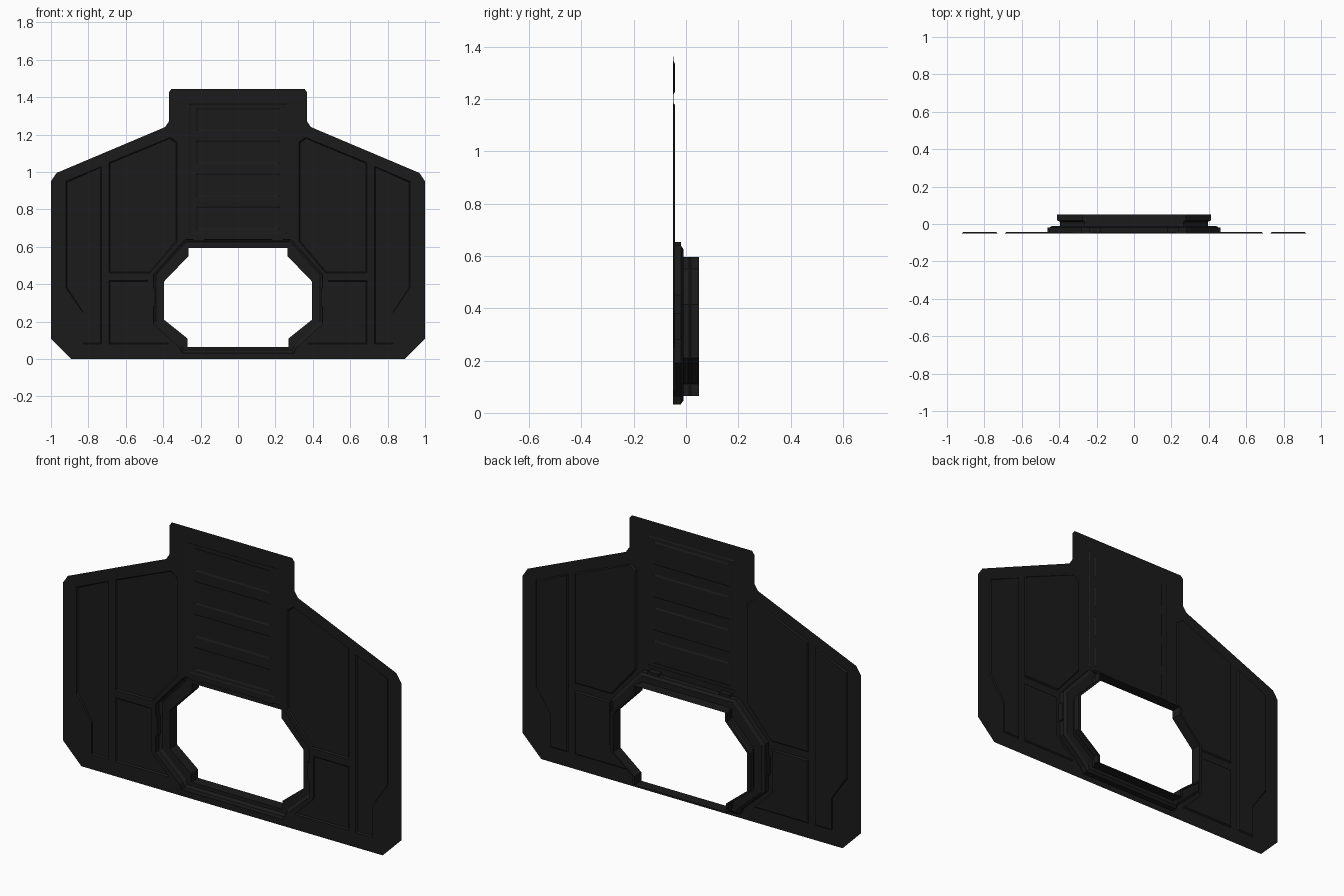
import bpy, bmesh

if "Cube" in bpy.data.objects:
    bpy.data.objects.remove(bpy.data.objects["Cube"])

dark = bpy.data.materials.new("dark_metal")
dark.diffuse_color = (0.011, 0.011, 0.011, 1)
dark.use_nodes = True
dark.node_tree.nodes["Principled BSDF"].inputs["Base Color"].default_value = dark.diffuse_color


def mirrored(half):
    """Close a right-hand half outline (x, z) across x = 0."""
    return half + [(-x, z) for x, z in reversed(half)]


def flip(loop):
    return [(-x, z) for x, z in loop]


def add_loop(bm, pts, y):
    return [bm.verts.new((x, y, z)) for x, z in pts]


def loop_edges(bm, vs):
    out = []
    for a, b in zip(vs, vs[1:] + vs[:1]):
        out.append(bm.edges.get((a, b)) or bm.edges.new((a, b)))
    return out


def fill(bm, loops):
    edges = [e for vs in loops for e in loop_edges(bm, vs)]
    bmesh.ops.triangle_fill(bm, edges=edges, use_beauty=True, normal=(0, -1, 0))


def bridge(bm, a, b):
    n = len(a)
    for i in range(n):
        j = (i + 1) % n
        bm.faces.new((a[i], a[j], b[j], b[i]))


def shrink(pts, d):
    """Scale a loop about its middle so its box loses about d per side."""
    xs, zs = [p[0] for p in pts], [p[1] for p in pts]
    cx, cz = (min(xs) + max(xs)) / 2, (min(zs) + max(zs)) / 2
    fx = 1 - 2 * d / (max(xs) - min(xs))
    fz = 1 - 2 * d / (max(zs) - min(zs))
    return [(cx + (x - cx) * fx, cz + (z - cz) * fz) for x, z in pts]


def finish(bm, name):
    me = bpy.data.meshes.new(name)
    bm.to_mesh(me)
    bm.free()
    me.materials.append(dark)
    ob = bpy.data.objects.new(name, me)
    bpy.context.collection.objects.link(ob)
    return ob


FRONT, SHALLOW, DEEP = -0.05, -0.047, -0.043

# Outlines
outline = mirrored([(0.89, 0), (1, 0.11), (1, 0.95), (0.97, 0.995), (0.39, 1.24),
                    (0.37, 1.27), (0.37, 1.425), (0.355, 1.445)])
flange = mirrored([(0.30, 0.033), (0.31, 0.06), (0.453, 0.19),
                   (0.453, 0.45), (0.30, 0.62), (0.28, 0.64)])
opening = mirrored([(0.27, 0.065), (0.27, 0.11), (0.395, 0.21),
                    (0.395, 0.415), (0.265, 0.55), (0.265, 0.595)])

# Recessed side panels
side_panels = [
    [(0.73, 0.08), (0.83, 0.08), (0.83, 0.25), (0.92, 0.38), (0.92, 0.95), (0.73, 1.03)],
    [(0.69, 0.46), (0.69, 1.05), (0.36, 1.185), (0.325, 1.16), (0.325, 0.63), (0.47, 0.46)],
    [(0.69, 0.08), (0.69, 0.42), (0.48, 0.42), (0.48, 0.19), (0.37, 0.08)],
]
side_panels += [flip(p) for p in side_panels]
column = mirrored([(0.26, 0.67), (0.26, 1.365)])
slats = [mirrored([(0.225, z), (0.225, z + 0.125)]) for z in (0.69, 0.867, 1.043, 1.218)]

# Plate: one pressed sheet
bm = bmesh.new()
plate_loops = [add_loop(bm, outline, FRONT), add_loop(bm, flange, FRONT)]
for p in side_panels:
    rim, floor = add_loop(bm, p, FRONT), add_loop(bm, shrink(p, 0.006), DEEP)
    bridge(bm, rim, floor)
    fill(bm, [floor])
    plate_loops.append(rim)
rim, floor = add_loop(bm, column, FRONT), add_loop(bm, shrink(column, 0.006), SHALLOW)
bridge(bm, rim, floor)
plate_loops.append(rim)
column_loops = [floor]
for s in slats:
    rim, floor = add_loop(bm, s, SHALLOW), add_loop(bm, shrink(s, 0.008), DEEP)
    bridge(bm, rim, floor)
    fill(bm, [floor])
    column_loops.append(rim)
fill(bm, column_loops)
fill(bm, plate_loops)
finish(bm, "plate")

# Opening frame: stepped sleeve from flange to rear lip
bm = bmesh.new()
lip = [(x * 1.045, z) for x, z in opening]
sections = [(flange, FRONT), (flange, -0.02), (shrink(flange, 0.014), -0.01),
            (opening, -0.01), (opening, 0.012), (lip, 0.02), (lip, 0.05), (opening, 0.05)]
rings = [add_loop(bm, pts, y) for pts, y in sections]
for a, b in zip(rings, rings[1:]):
    bridge(bm, a, b)
bridge(bm, rings[-1], rings[4])
finish(bm, "opening_frame")


# Small clips on the frame
def clip(name, x, z, sx, sz):
    bm = bmesh.new()
    bmesh.ops.create_cube(bm, size=1)
    for v in bm.verts:
        v.co = (x + v.co.x * sx, -0.035 + v.co.y * 0.03, z + v.co.z * sz)
    finish(bm, name)


for s, side in ((-1, "left"), (1, "right")):
    clip("top_clip_" + side, s * 0.21, 0.643, 0.06, 0.022)
    clip("side_clip_" + side, s * 0.453, 0.33, 0.02, 0.1)
